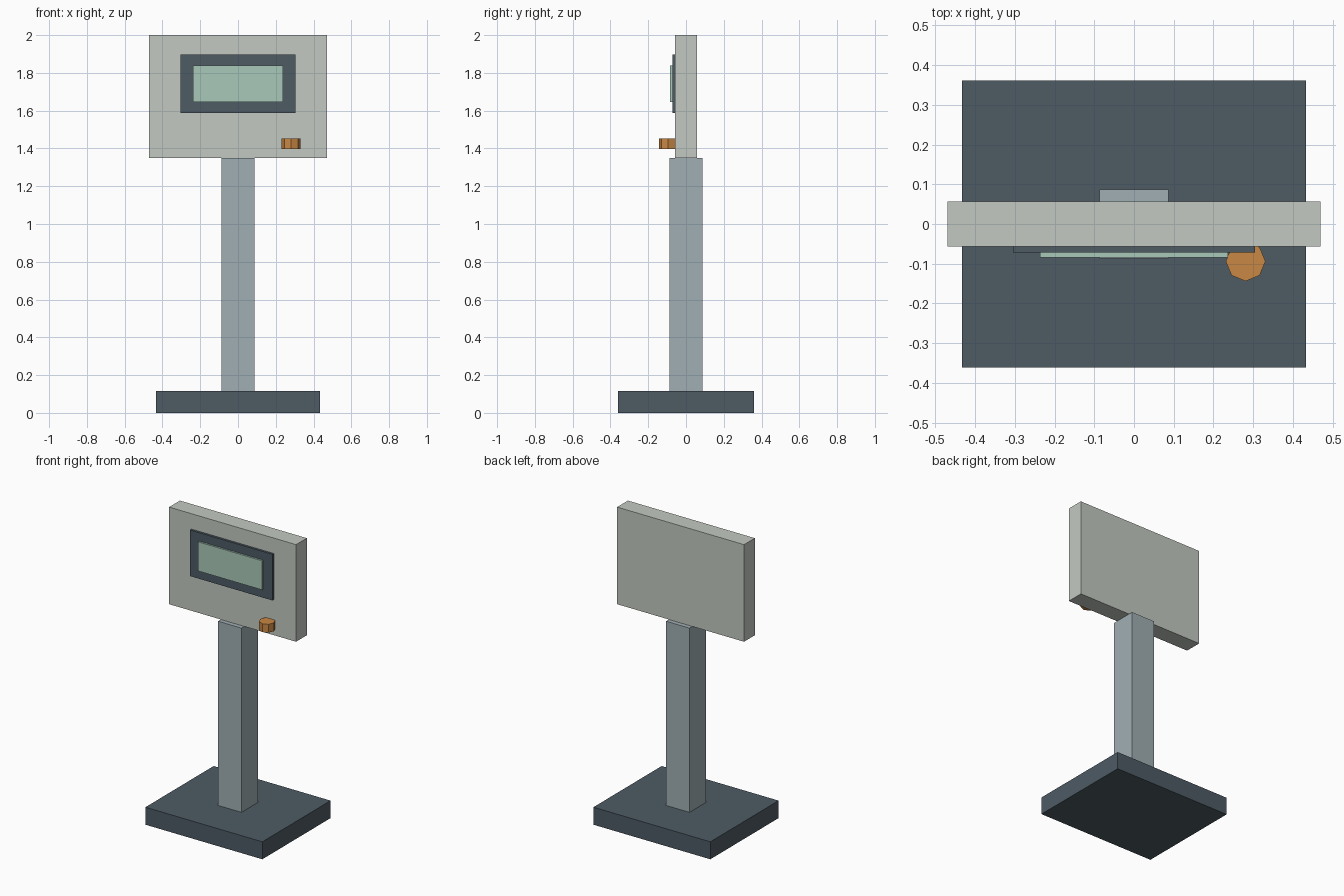
import bpy
import math

cube = bpy.data.objects.get("Cube")
if cube:
    bpy.data.objects.remove(cube, do_unlink=True)


def material(name, rgb):
    """Flat material from an 8-bit sRGB colour."""
    linear = [((c / 255 + 0.055) / 1.055) ** 2.4 for c in rgb] + [1]
    mat = bpy.data.materials.new(name)
    mat.use_nodes = True
    mat.diffuse_color = linear
    mat.node_tree.nodes["Principled BSDF"].inputs["Base Color"].default_value = linear
    return mat


slate = material("dark_slate", (77, 91, 100))
steel = material("grey_steel", (161, 175, 180))
casing = material("pale_grey", (196, 201, 193))
glass = material("pale_green", (170, 201, 186))
orange = material("orange", (201, 135, 68))


def box(name, mat, low, high):
    """Box between two opposite corners."""
    bpy.ops.mesh.primitive_cube_add(size=1)
    ob = bpy.context.object
    ob.name = name
    ob.location = [(a + b) / 2 for a, b in zip(low, high)]
    ob.scale = [b - a for a, b in zip(low, high)]
    bpy.ops.object.transform_apply(location=False, rotation=False, scale=True)
    ob.data.materials.append(mat)
    return ob


# Stand
box("base_plate", slate, (-0.433, -0.361, 0), (0.433, 0.361, 0.117))
box("post", steel, (-0.087, -0.087, 0.117), (0.087, 0.087, 1.35))

# Display head
box("display_panel", casing, (-0.47, -0.057, 1.35), (0.47, 0.057, 2))
box("screen_frame", slate, (-0.305, -0.072, 1.588), (0.305, -0.055, 1.897))
box("screen", glass, (-0.237, -0.084, 1.645), (0.237, -0.07, 1.84))

# Eight-sided knob with upright axis
bpy.ops.mesh.primitive_cylinder_add(
    vertices=8, radius=0.05, depth=0.056, location=(0.281, -0.094, 1.425))
knob = bpy.context.object
knob.name = "knob"
knob.data.materials.append(orange)
